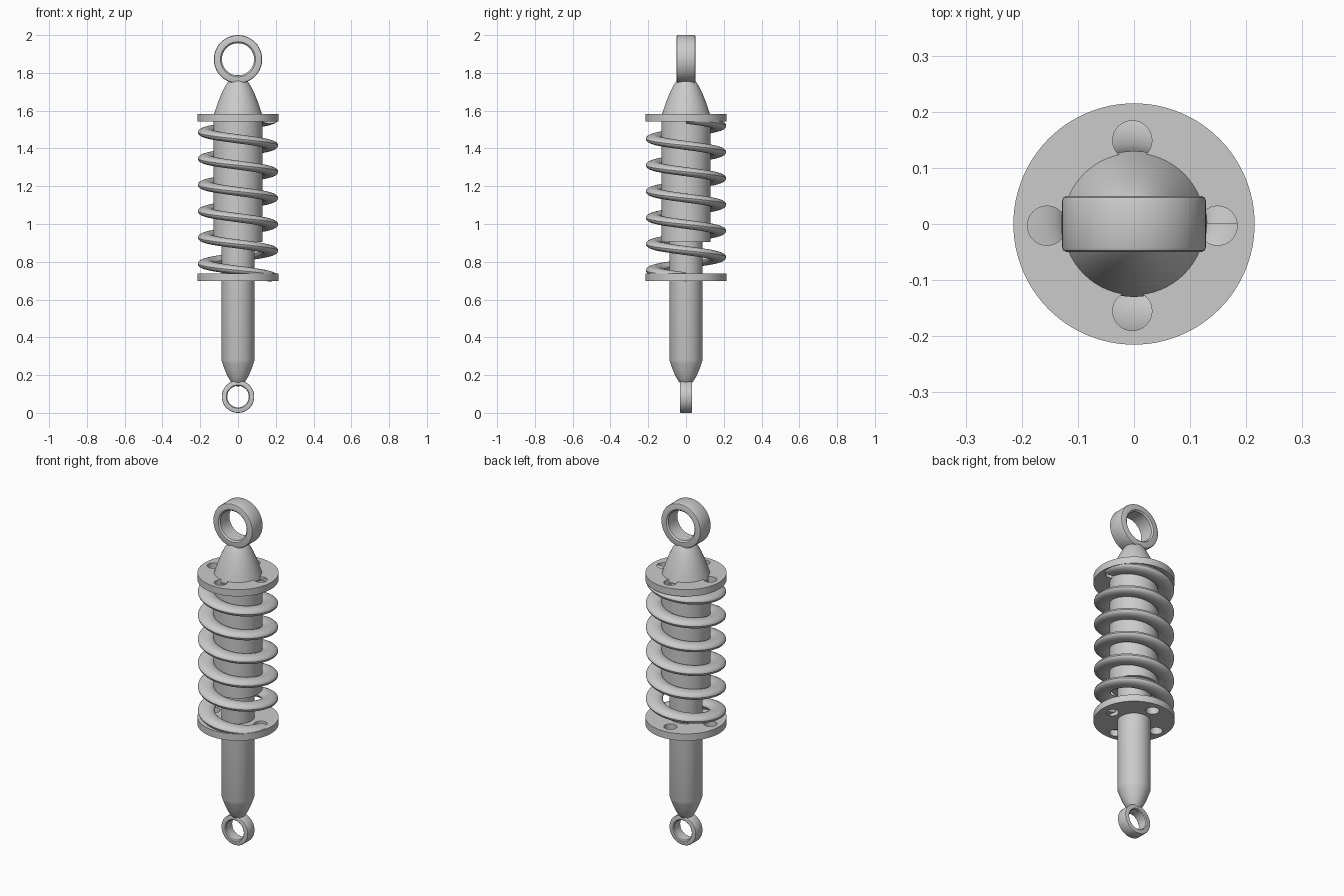
import bpy
import bmesh
from math import sin, cos, pi, sqrt, radians
from mathutils import Matrix

old = bpy.data.objects.get("Cube")
if old:
    bpy.data.objects.remove(old)

GREY = (0.6, 0.6, 0.6, 1)
metal = bpy.data.materials.new("grey metal")
metal.use_nodes = True
metal.diffuse_color = GREY
metal.node_tree.nodes["Principled BSDF"].inputs["Base Color"].default_value = GREY


def finish(name, bm):
    bmesh.ops.remove_doubles(bm, verts=bm.verts, dist=1e-5)
    bmesh.ops.recalc_face_normals(bm, faces=bm.faces)
    mesh = bpy.data.meshes.new(name)
    bm.to_mesh(mesh)
    bm.free()
    mesh.materials.append(metal)
    obj = bpy.data.objects.new(name, mesh)
    bpy.context.collection.objects.link(obj)
    smooth(obj)
    return obj


def smooth(obj):
    bpy.ops.object.select_all(action="DESELECT")
    obj.select_set(True)
    bpy.context.view_layer.objects.active = obj
    bpy.ops.object.shade_smooth_by_angle(angle=radians(30))


def skin(bm, rings, wrap_rings, wrap_section):
    """Join neighbouring rings of vertices with quads."""
    n = len(rings[0])
    for i in range(len(rings) if wrap_rings else len(rings) - 1):
        a, b = rings[i], rings[(i + 1) % len(rings)]
        for j in range(n if wrap_section else n - 1):
            k = (j + 1) % n
            bm.faces.new((a[j], a[k], b[k], b[j]))


def lathe(name, profile, closed=False, sides=64):
    """Turn an (r, z) profile around the z axis."""
    bm = bmesh.new()
    rings = [[bm.verts.new((r * cos(t), r * sin(t), z)) for r, z in profile]
             for t in (2 * pi * i / sides for i in range(sides))]
    skin(bm, rings, True, closed)
    bmesh.ops.dissolve_degenerate(bm, dist=1e-6, edges=bm.edges)
    return finish(name, bm)


def eye(name, z, outer, inner, half, bevel):
    """Mounting ring with its hole along y and chamfered rims."""
    side = [(inner, half - bevel), (inner + bevel, half),
            (outer - bevel, half), (outer - bevel * 0.3, half - bevel * 0.3),
            (outer, half - bevel)]
    profile = side + [(r, -h) for r, h in reversed(side)]
    obj = lathe(name, profile, closed=True)
    obj.data.transform(Matrix.Translation((0, 0, z)) @ Matrix.Rotation(pi / 2, 4, "X"))
    return obj


def dome(radius, base, tip, steps=14):
    """Parabolic nose profile from base to tip."""
    fractions = [1 - (i / steps) ** 2 for i in range(steps, -1, -1)]
    return [(radius * sqrt(1 - f), base + (tip - base) * f) for f in fractions]


def spring_plate(name, low, high):
    """Flat disc with four round holes."""
    disc = lathe(name, [(0, low), (0.215, low), (0.215, high), (0, high)], sides=96)
    bm = bmesh.new()
    for i in range(4):
        x, y = 0.152 * cos(i * pi / 2) - 0.003, 0.152 * sin(i * pi / 2) - 0.003
        bmesh.ops.create_cone(bm, cap_ends=True, segments=32, radius1=0.035,
                              radius2=0.035, depth=0.2,
                              matrix=Matrix.Translation((x, y, (low + high) / 2)))
    cutter = finish("hole_cutter", bm)
    cutter.hide_render = True
    cut = disc.modifiers.new("holes", "BOOLEAN")
    cut.operation = "DIFFERENCE"
    cut.solver = "EXACT"
    cut.object = cutter
    bpy.context.view_layer.objects.active = disc
    bpy.ops.object.modifier_apply(modifier=cut.name)
    bpy.data.objects.remove(cutter)
    smooth(disc)


# Mounting eyes
eye("upper_eye", 1.872, 0.128, 0.085, 0.05, 0.008)
eye("lower_eye", 0.086, 0.086, 0.057, 0.033, 0.005)

# Upper nose and outer tube
lathe("upper_nose", [(0, 1.57)] + dome(0.13, 1.57, 1.79))
lathe("outer_tube", [(0, 0.905), (0.13, 0.905), (0.13, 1.56), (0, 1.56)])

# Lower shaft with tapered end
lathe("lower_shaft", [(0, 0.95), (0.088, 0.95)] + dome(0.088, 0.28, 0.14))

# Spring plates
spring_plate("upper_plate", 1.542, 1.582)
spring_plate("lower_plate", 0.698, 0.738)

# Coil spring with a flattened oval wire
TURNS, STEPS, SECTION = 6, 64, 20
TOP, BOTTOM = 1.555, 0.72
bm = bmesh.new()
coils = []
for i in range(TURNS * STEPS + 1):
    t = 2 * pi * i / STEPS
    z = TOP + (BOTTOM - TOP) * i / (TURNS * STEPS)
    ring = []
    for j in range(SECTION):
        s = 2 * pi * j / SECTION
        r = 0.168 + 0.045 * cos(s)
        ring.append(bm.verts.new((r * cos(t), r * sin(t), z + 0.024 * sin(s))))
    coils.append(ring)
skin(bm, coils, False, True)
bm.faces.new(coils[0])
bm.faces.new(coils[-1])
finish("coil_spring", bm)
